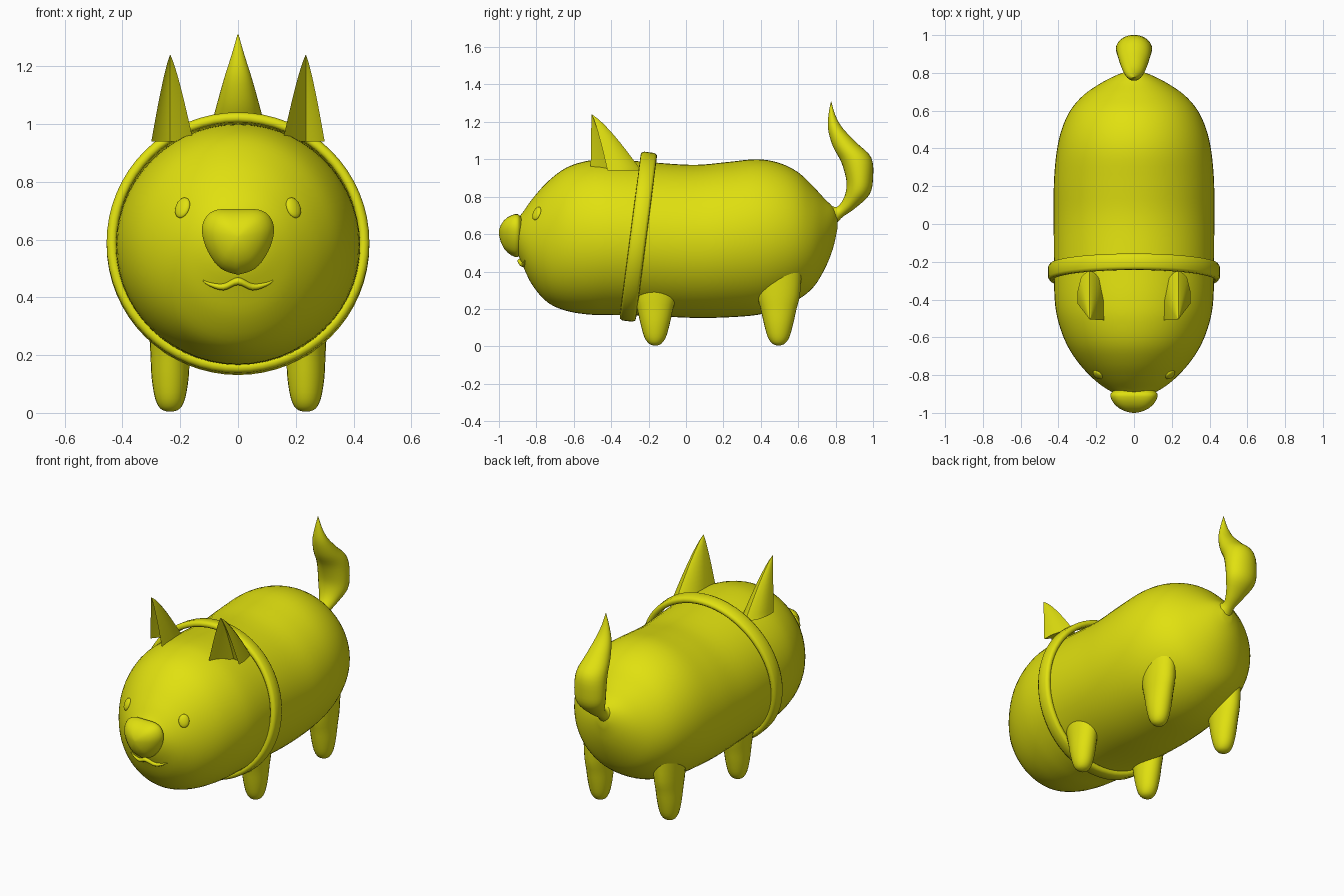
import bpy, bmesh, math
from mathutils import Vector
from mathutils.bvhtree import BVHTree

if "Cube" in bpy.data.objects:
    bpy.data.objects.remove(bpy.data.objects["Cube"])

mat = bpy.data.materials.new("yellow")
mat.diffuse_color = (0.75, 0.75, 0.005, 1)
mat.use_nodes = True
mat.node_tree.nodes["Principled BSDF"].inputs["Base Color"].default_value = mat.diffuse_color


def finish(name, bm, angle=60):
    bmesh.ops.remove_doubles(bm, verts=bm.verts, dist=1e-5)
    bmesh.ops.recalc_face_normals(bm, faces=bm.faces)
    me = bpy.data.meshes.new(name)
    bm.to_mesh(me)
    ob = bpy.data.objects.new(name, me)
    bpy.context.collection.objects.link(ob)
    me.materials.append(mat)
    bpy.ops.object.select_all(action='DESELECT')
    ob.select_set(True)
    bpy.context.view_layer.objects.active = ob
    bpy.ops.object.shade_smooth_by_angle(angle=math.radians(angle))
    return bm


def skin(name, rings, closed=False, angle=60):
    """Join rings of points with quads, capping or closing the ends."""
    bm = bmesh.new()
    vs = [[bm.verts.new(p) for p in r] for r in rings]
    n = len(vs[0])
    for i in range(len(vs) if closed else len(vs) - 1):
        a, b = vs[i], vs[(i + 1) % len(vs)]
        for j in range(n):
            k = (j + 1) % n
            bm.faces.new((a[j], a[k], b[k], b[j]))
    if not closed:
        bm.faces.new(vs[0])
        bm.faces.new(vs[-1])
    return finish(name, bm, angle)


def smooth(pts, steps=4):
    """Catmull-Rom resampling of a list of tuples."""
    P = [Vector(p) for p in pts]
    P = [P[0]] + P + [P[-1]]
    out = []
    for i in range(1, len(P) - 2):
        a, b, c, d = P[i - 1:i + 3]
        for s in range(steps):
            t = s / steps
            out.append(b + (c - a) * (t / 2) + (2 * a - 5 * b + 4 * c - d) * (t * t / 2)
                       + (3 * b - a - 3 * c + d) * (t ** 3 / 2))
    return out + [P[-2]]


def loft(name, secs, x=0, n=40, steps=4):
    """Ellipse sections given as side-view end points y1,z1 - y2,z2 and half width."""
    rings = []
    for y1, z1, y2, z2, hx in smooth(secs, steps):
        r = []
        for k in range(n):
            a = math.tau * k / n
            c = math.cos(a) / 2
            r.append((x + hx * math.sin(a), (y1 + y2) / 2 + (y2 - y1) * c,
                      (z1 + z2) / 2 + (z2 - z1) * c))
        rings.append(r)
    return skin(name, rings)


# body and head in one long rounded form: y, bottom, top, half width
body = [(-.905, .56, .64, .04), (-.9, .5, .68, .09), (-.87, .425, .72, .15), (-.82, .325, .79, .215),
        (-.74, .235, .88, .29), (-.64, .19, .955, .355), (-.52, .17, .993, .4), (-.4, .167, 1.0, .42),
        (-.2, .163, .985, .424), (.04, .152, .97, .425), (.22, .155, .985, .424),
        (.38, .168, 1.0, .41), (.5, .2, .98, .383), (.6, .25, .93, .338), (.68, .315, .855, .27),
        (.74, .41, .79, .185), (.785, .52, .745, .1), (.81, .63, .7, .03)]
bm = loft("body", [(y, b, y, t, w) for y, b, t, w in body], n=56)
tree = BVHTree.FromBMesh(bm)


def on_face(x, z):
    """Point and normal on the front of the head."""
    hit = tree.ray_cast(Vector((x, -2, z)), Vector((0, 1, 0)))
    return hit[0], hit[1]


# collar band, leaning back at the top
t = math.atan2(.115, .89)
up, axis = Vector((0, math.sin(t), math.cos(t))), Vector((0, math.cos(t), -math.sin(t)))
prof = [(.42, -.035), (.43, -.044), (.446, -.042), (.455, -.028),
        (.455, .028), (.446, .042), (.43, .044), (.42, .035)]
rings = []
for i in range(64):
    a = math.tau * i / 64
    d = Vector((math.cos(a), 0, 0)) + up * math.sin(a)
    rings.append([Vector((0, -.255, .586)) + d * r + axis * w for r, w in prof])
skin("collar", rings, closed=True)

# legs
for label, y in (("front", -.165), ("back", .495)):
    for side, s in (("left", 1), ("right", -1)):
        secs = [(.42, .125, .075), (.28, .115, .072), (.2, .096, .068), (.12, .078, .064),
                (.05, .058, .052), (.015, .034, .034), (.004, .008, .008)]
        loft(f"{label}_leg_{side}", [(y - h, z, y + h, z, w) for z, h, w in secs], x=s * .235, n=24, steps=3)

# curled tail: inner edge point, outer edge point, half width
loft("tail", [(.76, .76, .78, .62, .06), (.805, .745, .83, .685, .035), (.84, .785, .9, .735, .055),
              (.857, .84, .98, .81, .088), (.855, .9, 1.0, .9, .096), (.83, .985, .99, 1.01, .09),
              (.785, 1.07, .91, 1.09, .07), (.76, 1.16, .835, 1.17, .046),
              (.762, 1.24, .797, 1.24, .022), (.775, 1.31, .777, 1.31, .002)], n=28)

# pointed ears, hollow at the front
base = [(.155, -.51), (.155, -.4), (.185, -.28), (.235, -.24), (.28, -.28),
        (.3, -.36), (.3, -.42), (.27, -.385), (.235, -.375), (.195, -.42)]
for side, s in (("left", 1), ("right", -1)):
    rings = []
    for i in range(13):
        u = 1 - i / 12
        f = max(u ** .8, .01)
        rings.append([(s * (.235 + (x - .235) * f), -.505 + (y + .505) * f, 1.24 - .3 * u)
                      for x, y in base])
    skin(f"ear_{side}", rings, angle=50)

# nose: rounded triangle with a domed front
half = smooth([(0, .706), (.07, .704), (.11, .68), (.125, .63), (.105, .56), (.06, .5), (0, .478)])
outline = [(p[0], p[1]) for p in half] + [(-p[0], p[1]) for p in half[-2:0:-1]]
rings = []
for y, f in ((-.87, .75), (-.893, .95), (-.898, 1), (-.915, 1), (-.935, .93), (-.955, .82),
             (-.975, .64), (-.99, .4), (-.998, .18), (-1, .03)):
    rings.append([(x * f, y, .61 + (z - .61) * f) for x, z in outline])
skin("nose", rings)

# eyes: flattened ovals set on the head
for side, s in (("left", 1), ("right", -1)):
    p, nrm = on_face(s * .192, .71)
    bm = bmesh.new()
    bmesh.ops.create_uvsphere(bm, u_segments=24, v_segments=12, radius=1)
    rot = nrm.to_track_quat('Z', 'Y')
    for v in bm.verts:
        v.co = p + rot @ Vector((v.co.x * .03, v.co.y * .038, v.co.z * .014))
    finish(f"eye_{side}", bm)

# mouth: small wavy lip
path = smooth([(-.122, .458), (-.095, .444), (-.05, .436), (0, .456), (.05, .436), (.095, .444), (.122, .458)])
rings = []
for x, z in path:
    p, nrm = on_face(x, z)
    r = .003 + .011 * (1 - (abs(x) / .123) ** 2)
    rings.append([p + Vector((0, math.cos(a) * r * 1.3, math.sin(a) * r))
                  for a in (math.tau * k / 10 for k in range(10))])
skin("mouth", rings)
